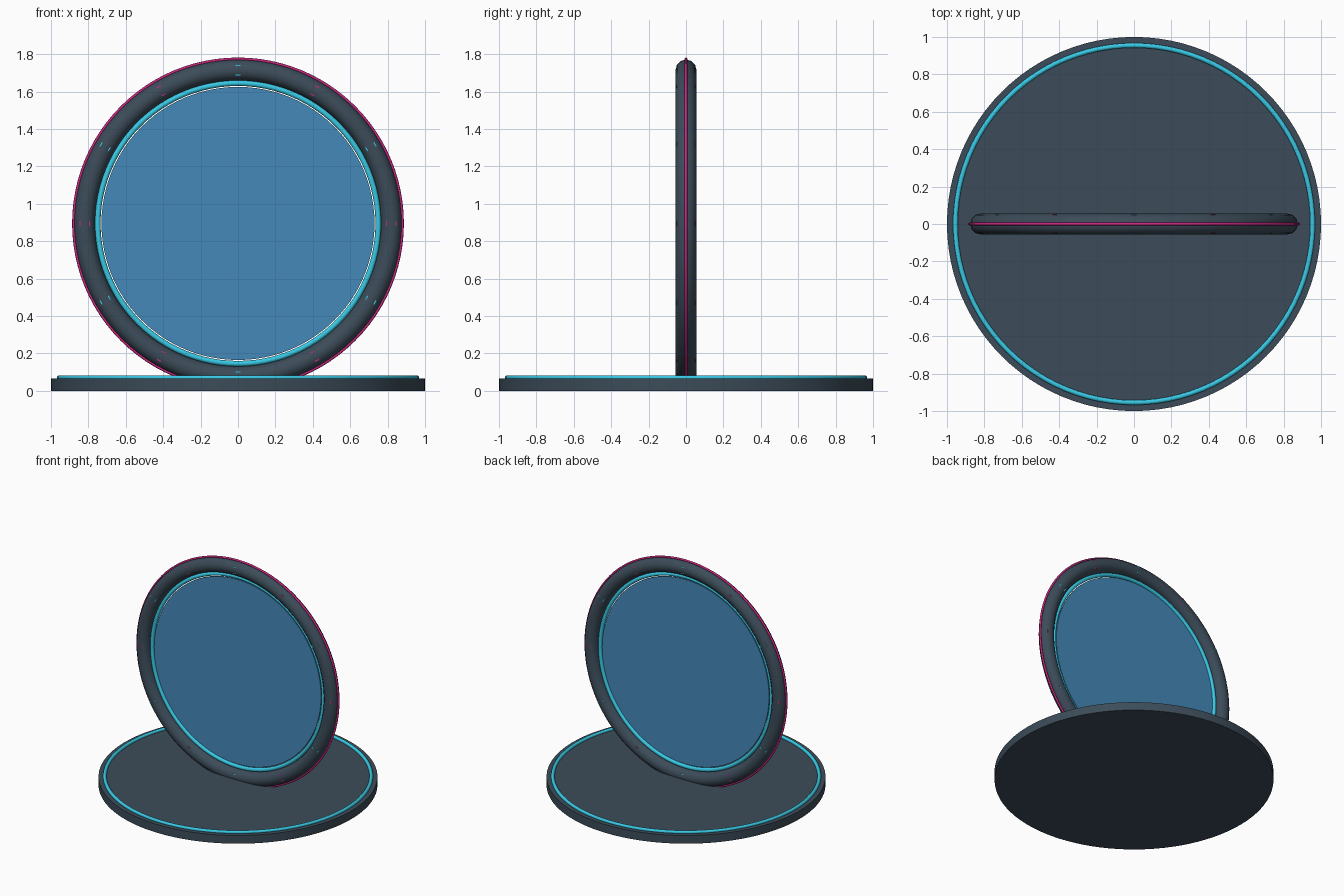
import bpy
from math import radians, sin, cos, pi

if "Cube" in bpy.data.objects:
    bpy.data.objects.remove(bpy.data.objects["Cube"])

CENTRE = (0, 0, 0.895)   # middle of the upright ring
UPRIGHT = (pi / 2, 0, 0)


def material(name, rgb):
    m = bpy.data.materials.new(name)
    m.diffuse_color = (*rgb, 1)
    m.use_nodes = True
    m.node_tree.nodes["Principled BSDF"].inputs["Base Color"].default_value = m.diffuse_color
    return m


dark = material("dark_metal", (0.045, 0.072, 0.1))
cyan = material("cyan_glow", (0.04, 0.58, 0.78))
magenta = material("magenta_glow", (0.6, 0.02, 0.22))
blue = material("blue_surface", (0.06, 0.25, 0.49))


def finish(name, mat, angle=None):
    ob = bpy.context.object
    ob.name = name
    ob.data.materials.append(mat)
    if angle:
        bpy.ops.object.shade_smooth_by_angle(angle=radians(angle))
    return ob


def ring(name, mat, major, minor, loc, rot=(0, 0, 0), sides=12):
    bpy.ops.mesh.primitive_torus_add(major_radius=major, minor_radius=minor,
                                     major_segments=96, minor_segments=sides,
                                     location=loc, rotation=rot)
    return finish(name, mat, 60)


def disc(name, mat, radius, depth, loc, rot=(0, 0, 0)):
    bpy.ops.mesh.primitive_cylinder_add(vertices=96, radius=radius, depth=depth,
                                        location=loc, rotation=rot)
    return finish(name, mat, 30)


# Floor plate with glowing rim
disc("base_plate", dark, 1.0, 0.065, (0, 0, 0.0325))
ring("base_rim_light", cyan, 0.955, 0.013, (0, 0, 0.07))

# Upright ring with inner and outer light bands
ring("gate_ring", dark, 0.82, 0.056, CENTRE, UPRIGHT)
ring("inner_light", cyan, 0.75, 0.015, CENTRE, UPRIGHT)
ring("outer_light", magenta, 0.879, 0.008, CENTRE, UPRIGHT, 8)

# Thin surface filling the ring
disc("gate_surface", blue, 0.73, 0.01, CENTRE, UPRIGHT)

# Twelve alternating markers sunk in the ring, corners just showing
for i in range(12):
    a = i * pi / 6
    loc = (0.82 * sin(a), 0, CENTRE[2] + 0.82 * cos(a))
    bpy.ops.mesh.primitive_cube_add(size=1, location=loc, rotation=(0, a, 0))
    ob = finish(f"marker_{i + 1}", magenta if i % 2 else cyan)
    ob.scale = (0.025, 0.1, 0.056)
